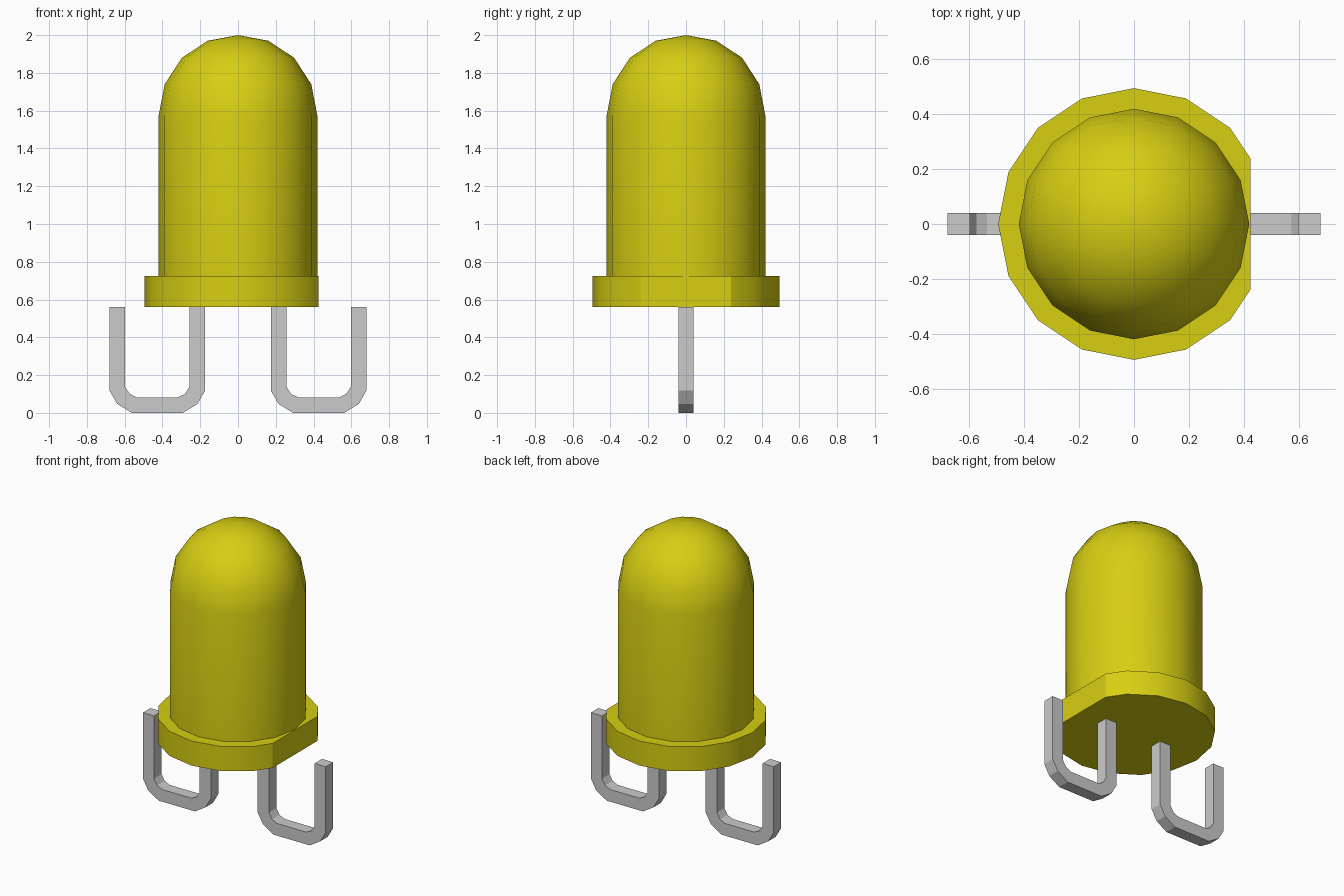
import bpy, bmesh, math

cube = bpy.data.objects.get("Cube")
if cube:
    bpy.data.objects.remove(cube, do_unlink=True)

SIDES = 16


def material(name, color):
    mat = bpy.data.materials.new(name)
    mat.use_nodes = True
    mat.diffuse_color = color
    mat.node_tree.nodes["Principled BSDF"].inputs["Base Color"].default_value = color
    return mat


yellow = material("yellow plastic", (0.68, 0.62, 0.006, 1))
metal = material("grey metal", (0.60, 0.60, 0.60, 1))


def finish(name, bm, mat, smooth):
    bmesh.ops.recalc_face_normals(bm, faces=bm.faces)
    mesh = bpy.data.meshes.new(name)
    bm.to_mesh(mesh)
    bm.free()
    mesh.materials.append(mat)
    obj = bpy.data.objects.new(name, mesh)
    bpy.context.collection.objects.link(obj)
    if smooth:
        bpy.ops.object.select_all(action='DESELECT')
        obj.select_set(True)
        bpy.context.view_layer.objects.active = obj
        bpy.ops.object.shade_smooth_by_angle(angle=math.radians(30))
    return obj


def prism(bm, outline, direction):
    """Extrude a closed outline of 3D points along a direction."""
    face = bm.faces.new([bm.verts.new(p) for p in outline])
    new = bmesh.ops.extrude_face_region(bm, geom=[face], use_keep_orig=True)["geom"]
    bmesh.ops.translate(bm, vec=direction,
                        verts=[v for v in new if isinstance(v, bmesh.types.BMVert)])


# Domed lens: cylinder wall and rounded cap, lathed from a half profile
bm = bmesh.new()
profile = [(0.42, 0.725), (0.42, 1.575), (0.388, 1.74), (0.297, 1.88), (0.161, 1.97), (0, 2.0)]
verts = [bm.verts.new((r, 0, z)) for r, z in profile]
edges = [bm.edges.new(pair) for pair in zip(verts, verts[1:])]
bmesh.ops.spin(bm, geom=verts + edges, cent=(0, 0, 0), axis=(0, 0, 1),
               angle=math.tau, steps=SIDES, use_duplicate=False)
bmesh.ops.remove_doubles(bm, verts=bm.verts, dist=0.001)
finish("domed_lens", bm, yellow, True)

# Base flange with a flat cut on its left side
bm = bmesh.new()
ring = [(0.495 * math.cos(math.tau * i / SIDES), 0.495 * math.sin(math.tau * i / SIDES), 0.56)
        for i in range(SIDES)]
prism(bm, ring, (0, 0, 0.165))
geom = bm.verts[:] + bm.edges[:] + bm.faces[:]
bmesh.ops.bisect_plane(bm, geom=geom, plane_co=(0.425, 0, 0), plane_no=(1, 0, 0), clear_outer=True)
bmesh.ops.holes_fill(bm, edges=[e for e in bm.edges if e.is_boundary], sides=0)
finish("base_flange", bm, yellow, True)

# Bent wire legs: half of each U outline, mirrored about the middle of the U
MID = 0.427
outer = [(0.253, 0.56), (0.253, 0.118), (0.213, 0.048), (0.135, 0.0)]
inner = [(0.108, 0.082), (0.146, 0.10), (0.170, 0.138), (0.170, 0.56)]
half = outer + [(-x, z) for x, z in reversed(outer)]
outline = half + [(-x, z) for x, z in reversed(inner)] + inner
for side, name in ((1, "left_leg"), (-1, "right_leg")):
    bm = bmesh.new()
    prism(bm, [(side * (MID + x), -0.04, z) for x, z in outline], (0, 0.08, 0))
    finish(name, bm, metal, False)
